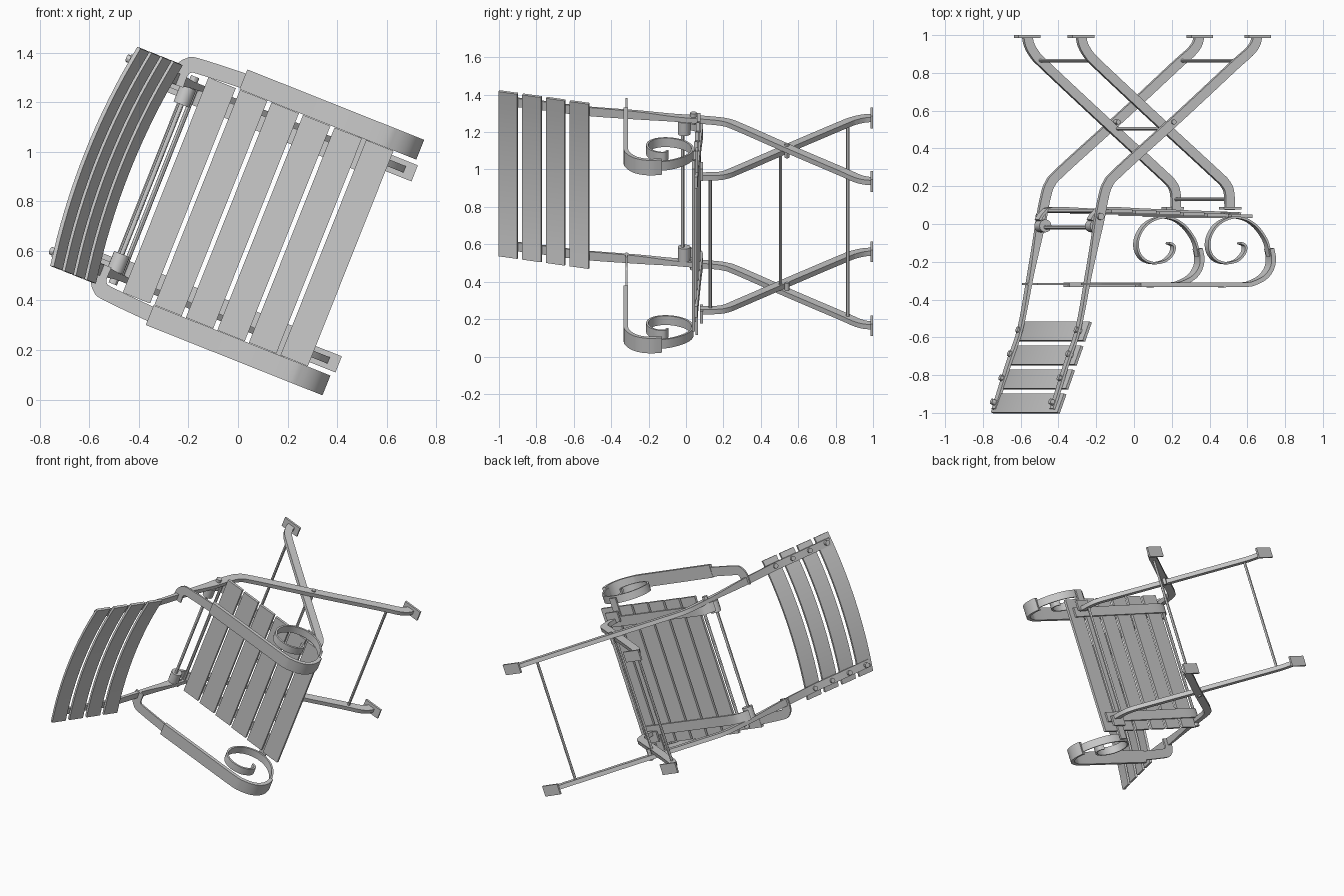
import bpy, bmesh, math
from mathutils import Vector, Matrix

if "Cube" in bpy.data.objects:
    bpy.data.objects.remove(bpy.data.objects["Cube"])

# Chair axes: f = forward, w = sideways, h = up; laid on its back and turned
c, s = math.cos(math.radians(21.7)), math.sin(math.radians(21.7))
M = Matrix(((c, s, 0, 0), (0, 0, -1, 0), (-s, c, 0, 0.75), (0, 0, 0, 1)))


def finish(name, bm):
    bmesh.ops.transform(bm, matrix=M, verts=bm.verts)
    bmesh.ops.recalc_face_normals(bm, faces=bm.faces)
    me = bpy.data.meshes.new(name)
    bm.to_mesh(me)
    bm.free()
    ob = bpy.data.objects.new(name, me)
    bpy.context.collection.objects.link(ob)
    bpy.context.view_layer.objects.active = ob
    ob.select_set(True)
    bpy.ops.object.shade_smooth_by_angle(angle=math.radians(30))
    ob.select_set(False)


def smooth(pts, n):
    # Catmull-Rom through tuples of any length
    out = []
    for i in range(len(pts) - 1):
        p = [pts[max(i - 1, 0)], pts[i], pts[i + 1], pts[min(i + 2, len(pts) - 1)]]
        for k in range(n):
            t = k / n
            out.append([0.5 * (2 * b + (d - a) * t + (2 * a - 5 * b + 4 * d - e) * t * t
                               + (3 * b - a - 3 * d + e) * t ** 3) for a, b, d, e in zip(*p)])
    return out + [list(pts[-1])]


def sweep(name, pts, side, sizes, n=5):
    # Rectangular bar along pts; sizes = (along side axis, across) overall or per point
    if not isinstance(sizes, list):
        sizes = [sizes] * len(pts)
    path = smooth([tuple(p) + tuple(z) for p, z in zip(pts, sizes)], n)
    side = Vector(side).normalized()
    bm = bmesh.new()
    rings = []
    for i, q in enumerate(path):
        tan = Vector(path[min(i + 1, len(path) - 1)][:3]) - Vector(path[max(i - 1, 0)][:3])
        nor = side.cross(tan).normalized()
        rings.append([bm.verts.new(Vector(q[:3]) + side * q[3] / 2 * a + nor * q[4] / 2 * b)
                      for a, b in ((1, 1), (1, -1), (-1, -1), (-1, 1))])
    for r0, r1 in zip(rings, rings[1:]):
        for k in range(4):
            bm.faces.new((r0[k], r0[(k + 1) % 4], r1[(k + 1) % 4], r1[k]))
    bm.faces.new(rings[0])
    bm.faces.new(rings[-1])
    finish(name, bm)


def rod(name, a, b, r, seg=12):
    a, b = Vector(a), Vector(b)
    d = b - a
    m = Matrix.Translation((a + b) / 2) @ d.to_track_quat('Z', 'Y').to_matrix().to_4x4()
    bm = bmesh.new()
    bmesh.ops.create_cone(bm, cap_ends=True, segments=seg, radius1=r, radius2=r,
                          depth=d.length, matrix=m)
    finish(name, bm)


def box(name, loc, size):
    bm = bmesh.new()
    bmesh.ops.create_cube(bm, size=1, matrix=Matrix.Translation(loc) @ Matrix.Diagonal((*size, 1)))
    finish(name, bm)


def plane(pts, w):
    return [(f, w, h) for f, h in pts]


# Backrest: four bowed slats
tilt = (-0.356, 0, 0.934)
back = [(-0.600 + 0.0483 * i, 0.950 - 0.127 * i) for i in range(4)]
for f, h in back:
    pts = [(f - 0.04 * (1 - (k / 4) ** 2), 0.475 * k / 4, h) for k in range(-4, 5)]
    sweep("back_slat", pts, tilt, (0.107, 0.016), 2)

# Seat: six slats over a gentle dip
seat_h = [-0.068, -0.063, -0.058, -0.052, -0.046, -0.040]
for i, h in enumerate(seat_h):
    box("seat_slat", (-0.255 + 0.137 * i, 0, h), (0.119, 0.935, 0.018))

for sg in (1, -1):
    # Long frame bar: back rail running down into the front foot
    rail = [(-0.63, 0.98), (-0.55, 0.74), (-0.482, 0.55), (-0.425, 0.27), (-0.385, 0.08), (-0.365, -0.02),
            (-0.34, -0.14), (-0.315, -0.21), (-0.25, -0.28), (0.1, -0.575), (0.40, -0.835),
            (0.49, -0.91), (0.525, -0.955), (0.535, -0.995)]
    size = [(0.05, 0.014)] * 3 + [(0.045, 0.022), (0.03, 0.04)] + [(0.028, 0.05)] * 9
    sweep("back_rail_leg", plane(rail, 0.415 * sg), (0, 1, 0), size)

    # Crossing leg from rear foot to front of seat
    leg = [(-0.455, -0.995), (-0.445, -0.95), (-0.415, -0.90), (-0.36, -0.845), (-0.05, -0.575),
           (0.30, -0.275), (0.365, -0.215), (0.388, -0.165), (0.392, -0.075)]
    sweep("crossing_leg", plane(leg, 0.385 * sg), (0, 1, 0), (0.028, 0.05))
    box("rear_foot", (-0.455, 0.385 * sg, -0.993), (0.125, 0.07, 0.014))
    box("front_foot", (0.54, 0.415 * sg, -0.993), (0.125, 0.07, 0.014))
    box("seat_bracket", (0.385, 0.41 * sg, -0.083), (0.10, 0.07, 0.014))
    box("scroll_bracket", (0.36, 0.45 * sg, -0.058), (0.05, 0.16, 0.012))

    # Strip under the seat, turned up at the back
    strip = [(-0.40, -0.02), (-0.375, -0.055), (-0.32, -0.083), (-0.1, -0.075), (0.2, -0.064), (0.45, -0.055)]
    sweep("seat_strip", plane(strip, 0.372 * sg), (0, 1, 0), (0.065, 0.014))
    rod("hinge_barrel", (-0.375, 0.325 * sg, 0.01), (-0.375, 0.40 * sg, 0.01), 0.034, 16)
    rod("hinge_pin", (-0.365, 0.39 * sg, -0.04), (-0.365, 0.45 * sg, -0.04), 0.018)
    rod("pivot_bolt", (0.055, 0.36 * sg, -0.54), (0.055, 0.438 * sg, -0.54), 0.013)

    # Arm: support strip from the rail, thick arm curving down, scroll
    arm_back = [(-0.425, 0.39 * sg, 0.318), (-0.425, 0.45 * sg, 0.318), (-0.405, 0.483 * sg, 0.318),
                (-0.36, 0.495 * sg, 0.318), (-0.1, 0.511 * sg, 0.318)]
    sweep("arm_support", arm_back, (0, 0, 1), (0.012, 0.062))
    arm = [(-0.18, 0.322), (0.1, 0.322), (0.40, 0.322), (0.475, 0.31), (0.535, 0.277),
           (0.568, 0.23), (0.576, 0.18), (0.566, 0.13)]
    sweep("armrest", plane(arm, 0.512 * sg), (0, 1, 0), (0.086, 0.024))
    scroll = [(0.565, 0.17), (0.545, 0.09), (0.49, 0.015), (0.42, -0.027), (0.34, -0.032), (0.265, 0.005),
              (0.222, 0.07), (0.218, 0.135), (0.25, 0.185), (0.31, 0.207), (0.375, 0.195),
              (0.418, 0.155), (0.424, 0.115), (0.395, 0.1)]
    sweep("arm_scroll", plane(scroll, 0.512 * sg), (0, 1, 0), (0.052, 0.012))

    # Bolts behind the backrest
    for f, h in back:
        rod("back_bolt", (f - 0.015, 0.418 * sg, h), (f - 0.047, 0.418 * sg, h - 0.012), 0.016)

# Cross rods between the two sides
for name, f, h, w, r in (("back_rod", -0.375, 0.018, 0.37, 0.01), ("lower_back_rod", -0.345, -0.07, 0.41, 0.01),
                         ("front_rod", 0.388, -0.13, 0.385, 0.009), ("pivot_rod", 0.055, -0.505, 0.385, 0.009),
                         ("front_foot_rod", 0.435, -0.865, 0.415, 0.009),
                         ("rear_foot_rod", -0.385, -0.865, 0.385, 0.009)):
    rod(name, (f, -w, h), (f, w, h), r)
